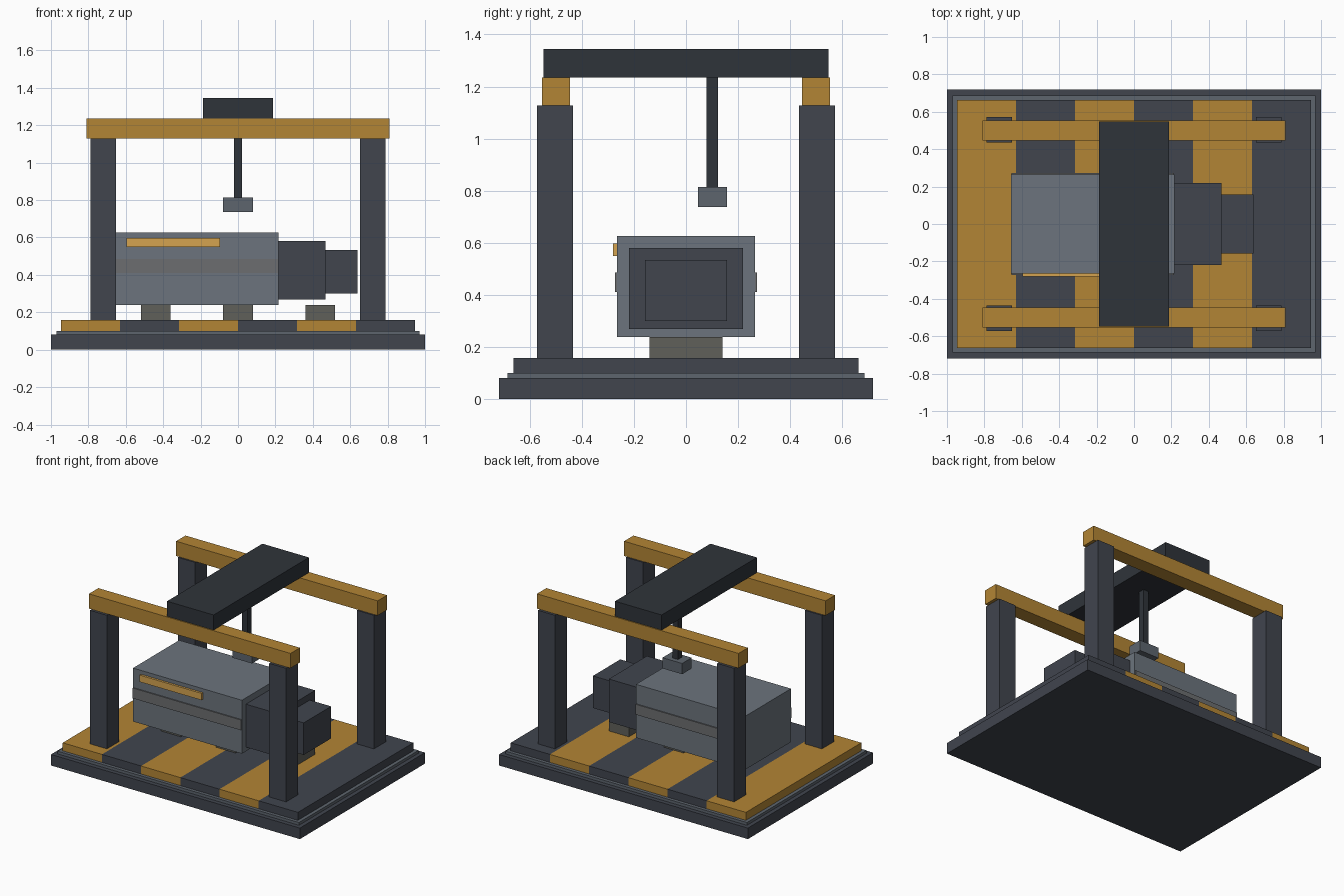
import bpy

if "Cube" in bpy.data.objects:
    bpy.data.objects.remove(bpy.data.objects["Cube"])


def material(name, rgb):
    m = bpy.data.materials.new(name)
    m.diffuse_color = (*rgb, 1)
    m.use_nodes = True
    m.node_tree.nodes["Principled BSDF"].inputs["Base Color"].default_value = m.diffuse_color
    return m


DARK = material("dark_steel", (0.052, 0.059, 0.076))
BLACK = material("black_steel", (0.028, 0.034, 0.042))
STEEL = material("grey_steel", (0.15, 0.175, 0.205))
TRIM = material("trim_steel", (0.11, 0.13, 0.155))
WARM = material("warm_grey", (0.115, 0.115, 0.10))
BAND = material("band_grey", (0.15, 0.155, 0.16))
YELLOW = material("hazard_yellow", (0.45, 0.235, 0.035))
BRIGHT = material("label_yellow", (0.66, 0.37, 0.08))


def box(name, x, y, z, mat):
    """Box from (min, max) ranges along each axis."""
    bpy.ops.mesh.primitive_cube_add(
        size=1, location=[(a + b) / 2 for a, b in (x, y, z)])
    ob = bpy.context.object
    ob.name = name
    ob.scale = [b - a for a, b in (x, y, z)]
    bpy.ops.object.transform_apply(location=False, rotation=False, scale=True)
    ob.data.materials.append(mat)
    return ob


def sym(h, c=0):
    return (c - h, c + h)


# Stepped base
box("base_slab", sym(1.0), sym(0.718), (0, 0.08), DARK)
box("base_step", sym(0.97), sym(0.686), (0.08, 0.10), TRIM)

# Hazard-striped deck
for i in range(6):
    x0 = -0.945 + i * 0.315
    box("deck_stripe", (x0, x0 + 0.315), sym(0.662), (0.10, 0.158),
        DARK if i % 2 else YELLOW)

# Gantry posts and rails
for side in (-1, 1):
    for end in (-1, 1):
        box("gantry_post", sym(0.068, end * 0.72), sym(0.069, side * 0.504),
            (0.158, 1.128), DARK)
    box("gantry_rail", sym(0.81), sym(0.054, side * 0.50), (1.128, 1.235), YELLOW)

# Hoist: bridge, rod and lifting block
box("hoist_bridge", sym(0.187), sym(0.547), (1.235, 1.345), BLACK)
box("hoist_rod", sym(0.022), sym(0.022, 0.101), (0.815, 1.235), BLACK)
box("lifting_block", sym(0.079), sym(0.055, 0.102), (0.737, 0.815), TRIM)

# Machine on three support feet
for x in (-0.44, 0, 0.44):
    box("support_foot", sym(0.079, x), sym(0.14), (0.158, 0.238), WARM)
box("machine_body", (-0.658, 0.217), sym(0.265), (0.238, 0.626), STEEL)
box("machine_neck", (0.217, 0.467), sym(0.219), (0.268, 0.58), DARK)
box("machine_nose", (0.467, 0.638), sym(0.157), (0.30, 0.533), DARK)

# Side bands and label strip
for side in (-1, 1):
    box("side_band", (-0.655, 0.214), sym(0.006, side * 0.267), (0.41, 0.485), BAND)
box("label_strip", (-0.595, -0.097), (-0.281, -0.264), (0.549, 0.598), BRIGHT)
